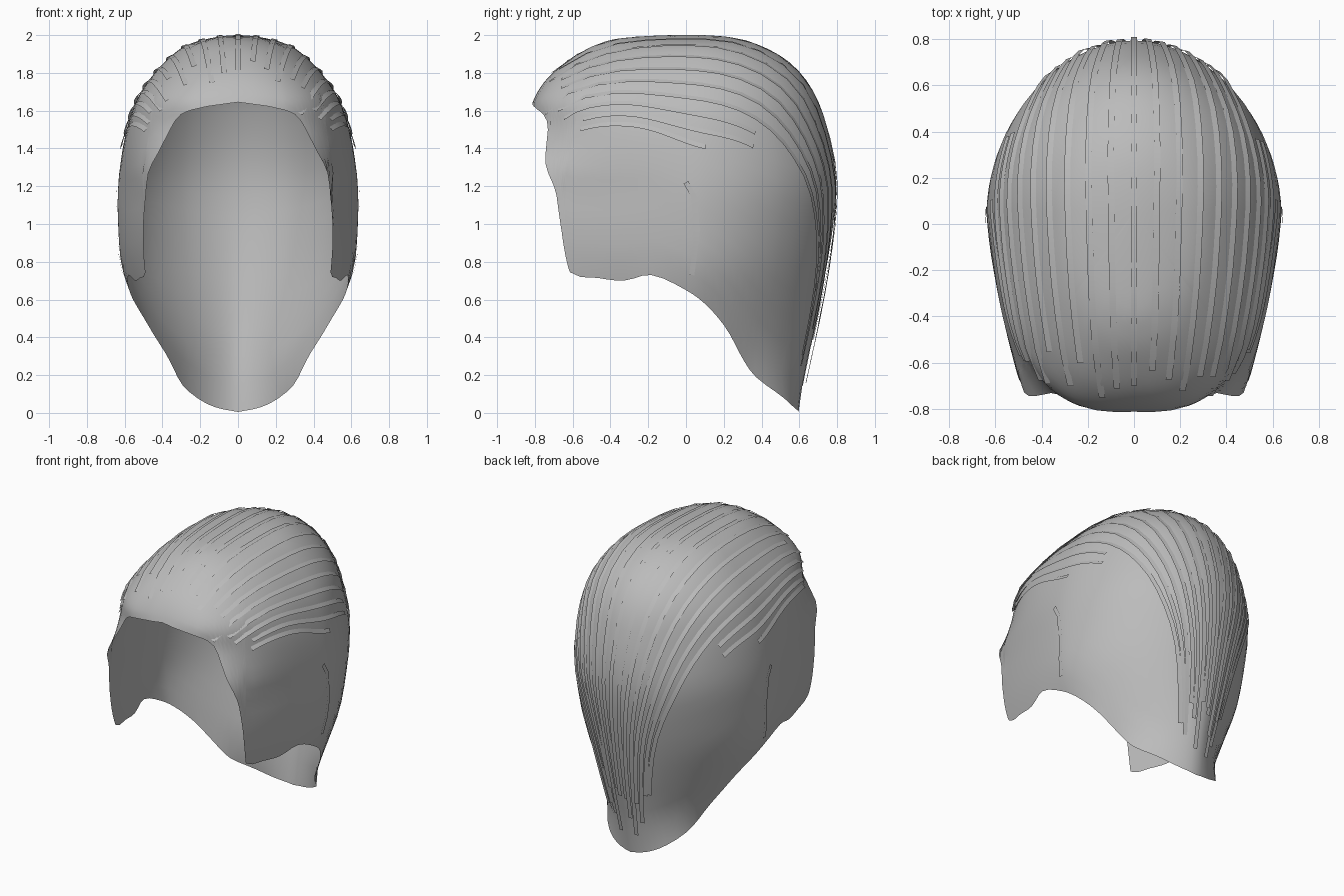
import bpy, bmesh, math, random
from mathutils import Vector

if "Cube" in bpy.data.objects:
    bpy.data.objects.remove(bpy.data.objects["Cube"])

random.seed(4)
CY = 0.05  # y of the vertical axis of the cap

# height, half width, depth to the front, depth to the back, roundness front, roundness back
RINGS = [(2.0, 0, 0, 0, 2.1, 2), (1.985, .14, .38, .21, 2.1, 2), (1.95, .265, .52, .33, 2.2, 2),
         (1.87, .375, .665, .48, 2.4, 2), (1.77, .465, .785, .58, 2.6, 2),
         (1.65, .54, .86, .65, 2.8, 1.95), (1.5, .59, .895, .70, 2.5, 1.9),
         (1.37, .615, 1.1, .73, 2.0, 1.9), (1.2, .635, 1.63, .745, 1.45, 1.9),
         (1.0, .635, 1.67, .73, 1.45, 1.8), (.75, .61, 1.64, .69, 1.45, 1.7),
         (.45, .50, 1.6, .63, 1.45, 1.65), (.2, .435, 1.6, .575, 1.45, 1.6),
         (0, .60, 1.6, .545, 1.45, 1.6)]
# angle from the front, height of the lower edge
HEM = [(0, 1.645), (16, 1.605), (23, 1.545), (28.2, 1.37), (32.9, 1.2), (35, 1.0), (35.8, .85),
       (36.4, .745), (45, .715), (55, .70), (68, .73), (85, .65), (95, .58), (108, .46),
       (121, .32), (135, .19), (155, .08), (167, .03), (180, .005)]


def smooth(keys, x):
    """Cubic interpolation through (x, value) keys."""
    x = min(max(x, keys[0][0]), keys[-1][0])
    i = 0
    while i < len(keys) - 2 and x > keys[i + 1][0]:
        i += 1

    def slope(k):
        a, b = keys[max(k - 1, 0)], keys[min(k + 1, len(keys) - 1)]
        return (b[1] - a[1]) / (b[0] - a[0])
    (x0, y0), (x1, y1) = keys[i], keys[i + 1]
    h = x1 - x0
    t = (x - x0) / h
    return ((2*t**3 - 3*t*t + 1) * y0 + (t**3 - 2*t*t + t) * h * slope(i)
            + (3*t*t - 2*t**3) * y1 + (t**3 - t*t) * h * slope(i + 1))


TABLES = [[(math.sqrt(2 - r[0]), r[k]) for r in RINGS] for k in range(1, 6)]


def radius(sx, cy, z):
    """Distance from the axis to the cap at height z; cy > 0 is the front."""
    s = math.sqrt(max(2 - z, 0))
    if s < 1e-5:
        return 0
    w, f, b, nf, nb = (max(smooth(t, s), 1e-4) for t in TABLES)
    n = nf if cy > 0 else nb
    return (abs(sx / w) ** n + abs(cy / (f if cy > 0 else b)) ** n) ** (-1 / n)


def make_object(name, bm, mat):
    me = bpy.data.meshes.new(name)
    bm.to_mesh(me)
    bm.free()
    me.materials.append(mat)
    for p in me.polygons:
        p.use_smooth = True
    ob = bpy.data.objects.new(name, me)
    bpy.context.collection.objects.link(ob)
    return ob


hair = bpy.data.materials.new("hair_grey")
hair.diffuse_color = (.5, .5, .5, 1)
hair.use_nodes = True
hair.node_tree.nodes["Principled BSDF"].inputs["Base Color"].default_value = hair.diffuse_color

# Hair cap: columns run from the crown down to the lower edge
angles = []
for (a, _), (b, _) in zip(HEM, HEM[1:]):
    angles += [a + (b - a) * k / 3 for k in range(3)]
angles = angles + [180] + [-a for a in reversed(angles) if a > 0]
ROWS = 26
bm = bmesh.new()
crown = bm.verts.new((0, CY, 2))
cols = []
for a in angles:
    sx, cy = math.sin(math.radians(a)), math.cos(math.radians(a))
    low = smooth(HEM, abs(a))
    col = [crown]
    for j in range(1, ROWS + 1):
        z = 2 - (2 - low) * (j / ROWS) ** 2
        r = radius(sx, cy, z)
        col.append(bm.verts.new((r * sx, CY - r * cy, z)))
    cols.append(col)
for i, c in enumerate(cols):
    d = cols[(i + 1) % len(cols)]
    bm.faces.new((crown, c[1], d[1]))
    for j in range(1, ROWS):
        bm.faces.new((c[j], c[j + 1], d[j + 1], d[j]))
bmesh.ops.recalc_face_normals(bm, faces=bm.faces)
top = max(bm.faces, key=lambda f: f.calc_center_median().z)
if top.normal.z < 0:
    bmesh.ops.reverse_faces(bm, faces=bm.faces)
make_object("hair_cap", bm, hair)

# Strands: thin strips combed from the hairline over the crown to the nape
CENTRE = Vector((0, CY, 1.1))
SPREAD = [(28, .48), (50, .72), (75, .93), (100, 1), (130, .93), (170, .72), (205, .42), (242, .14)]


def on_cap(lat, phi):
    """Point where a ray from inside the head meets the cap."""
    l, p = math.radians(lat), math.radians(phi)
    d = Vector((math.sin(l), -math.cos(l) * math.cos(p), math.cos(l) * math.sin(p)))
    lo, hi = 0.05, 1.6
    for _ in range(30):
        m = (lo + hi) / 2
        q = CENTRE + d * m
        h = math.hypot(q.x, q.y - CY)
        inside = 0 <= q.z < 2 and (h < 1e-6 or h < radius(q.x / h, (CY - q.y) / h, q.z))
        lo, hi = (m, hi) if inside else (lo, m)
    return CENTRE + d * lo, d


def strip(bm, path, width):
    """Flat ribbon through (point, outward direction) pairs."""
    prev = None
    for i, (p, d) in enumerate(path):
        t = path[min(i + 1, len(path) - 1)][0] - path[max(i - 1, 0)][0]
        side = t.cross(d).normalized() * width
        pair = (bm.verts.new(p - side), bm.verts.new(p + side))
        if prev:
            bm.faces.new((prev[0], prev[1], pair[1], pair[0]))
        prev = pair


bm = bmesh.new()
for k in range(-10, 11):
    lat = k * 6.3
    start = random.uniform(38, 50) if abs(lat) < 35 else random.uniform(31, 38)
    end = random.uniform(224, 240)
    lift = random.choice((.006, .015, .03))
    if abs(lat) > 46:  # short strands above the ears
        end = 100 if abs(lat) > 60 else random.uniform(128, 152)
        lift = .004
    path = []
    for i in range(21):
        f = i / 20
        phi = start + (end - start) * f
        p, d = on_cap(lat * smooth(SPREAD, phi), phi)
        path.append((p + d * (.007 + lift * max(f - .6, 0) * 2.5), d))
    strip(bm, path, .014)
make_object("combed_strands", bm, hair)

# Tufts beside the ears
bm = bmesh.new()
for s in (-1, 1):
    path = []
    for y, z in ((0, 1.22), (.04, 1.15), (.06, .97), (.045, .84), (.03, .73)):
        out = Vector((s, 0, 0))
        path.append((Vector((s * (radius(1, 0, z) + .006), y, z)), out))
    strip(bm, path, .014)
make_object("ear_tufts", bm, hair)
